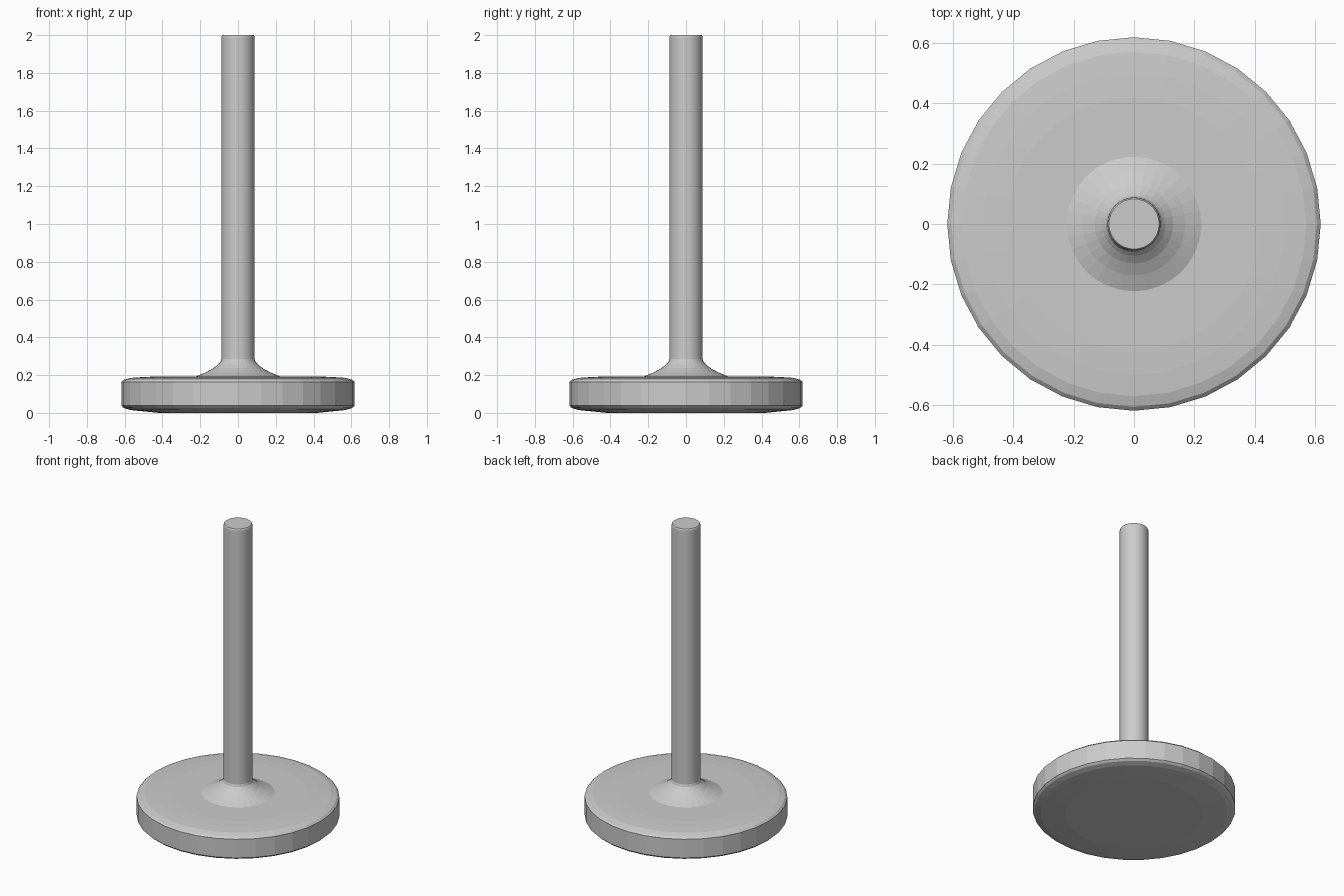
import bpy
import bmesh
from math import cos, sin, tau

SIDES = 32

cube = bpy.data.objects.get("Cube")
if cube:
    bpy.data.objects.remove(cube)

grey = bpy.data.materials.new("light_grey")
grey.use_nodes = True
colour = (0.6, 0.6, 0.6, 1)
grey.diffuse_color = colour
grey.node_tree.nodes["Principled BSDF"].inputs["Base Color"].default_value = colour


def lathe(name, profile, cap_bottom=True, cap_top=True):
    """Turn an (r, z) profile, listed from bottom to top, around the z axis."""
    bm = bmesh.new()
    rings = [[bm.verts.new((r * cos(tau * i / SIDES), r * sin(tau * i / SIDES), z))
              for i in range(SIDES)] for r, z in profile]
    for low, high in zip(rings, rings[1:]):
        for i in range(SIDES):
            j = (i + 1) % SIDES
            bm.faces.new((low[i], low[j], high[j], high[i]))
    if cap_bottom:
        bm.faces.new(rings[0][::-1])
    if cap_top:
        bm.faces.new(rings[-1])
    mesh = bpy.data.meshes.new(name)
    bm.to_mesh(mesh)
    bm.free()
    mesh.materials.append(grey)
    obj = bpy.data.objects.new(name, mesh)
    bpy.context.collection.objects.link(obj)
    return obj


# Round weighted base with softened rims
lathe("base_disc", [(0.42, 0.0), (0.5, 0.008), (0.57, 0.015), (0.605, 0.026), (0.618, 0.038),
                    (0.618, 0.163), (0.605, 0.175), (0.57, 0.185), (0.5, 0.19), (0.42, 0.193)])

# Concave flare where the pole meets the base
lathe("pole_flare", [(0.23, 0.19), (0.17, 0.215), (0.13, 0.237), (0.105, 0.257),
                     (0.093, 0.27), (0.088, 0.285)], cap_top=False)

# Straight pole with a bevelled tip
pole = lathe("pole", [(0.088, 0.19), (0.088, 1.985), (0.087, 1.994), (0.083, 2.0)])
for face in pole.data.polygons:
    face.use_smooth = abs(face.normal.z) < 0.1
